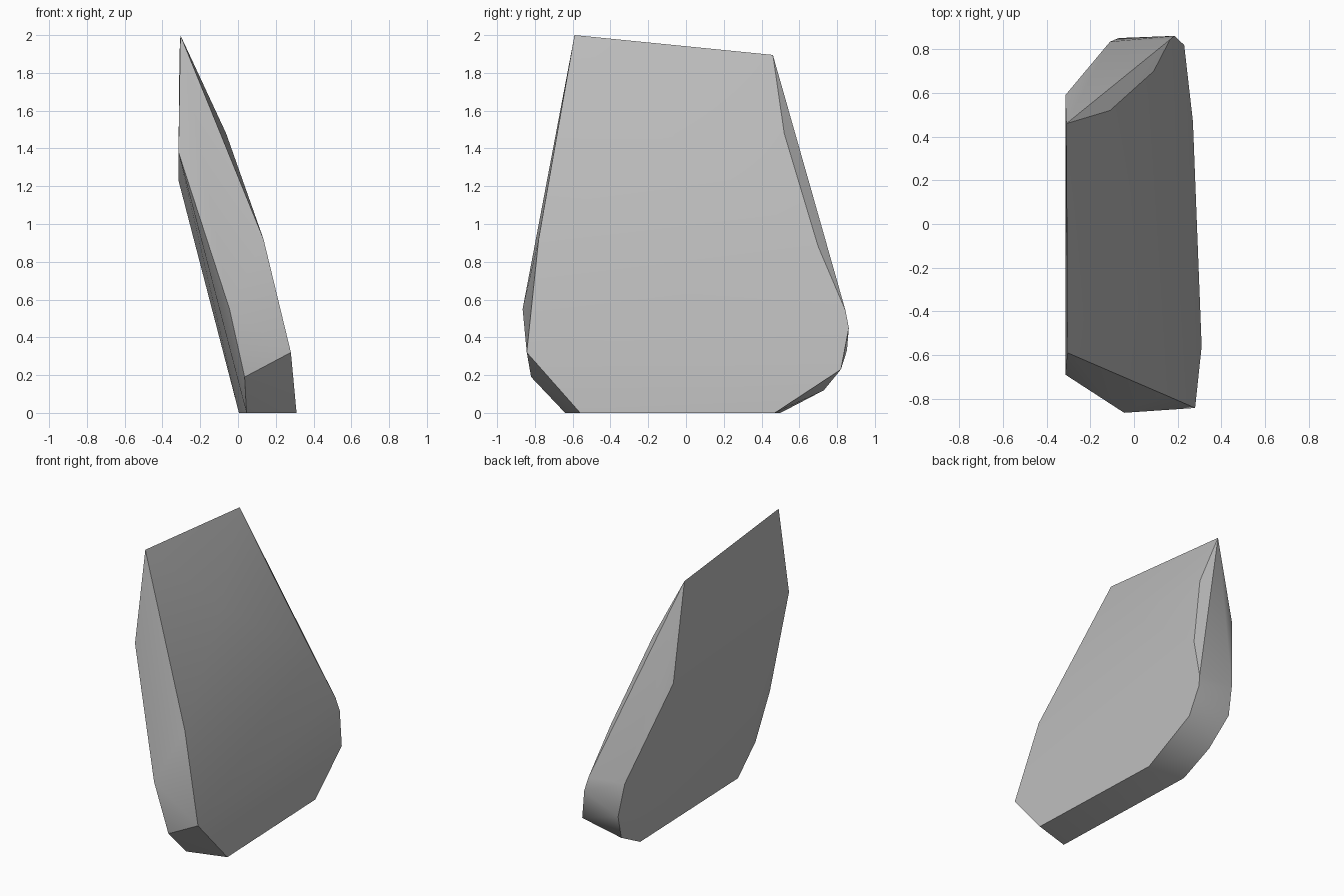
import bpy
import bmesh
import math

default_cube = bpy.data.objects.get("Cube")
if default_cube:
    bpy.data.objects.remove(default_cube, do_unlink=True)


def make_material(name, colour):
    material = bpy.data.materials.new(name)
    material.use_nodes = True
    material.diffuse_color = colour
    shader = material.node_tree.nodes["Principled BSDF"]
    shader.inputs["Base Color"].default_value = colour
    shader.inputs["Roughness"].default_value = 0.9
    return material


def make_hull(name, outlines, material):
    """Wrap the outlines in one convex faceted solid."""
    bm = bmesh.new()
    for outline in outlines:
        for point in outline:
            bm.verts.new(point)
    hull = bmesh.ops.convex_hull(bm, input=bm.verts[:])
    loose = {v for v in hull["geom_interior"] + hull["geom_unused"]
             if isinstance(v, bmesh.types.BMVert)}
    bmesh.ops.delete(bm, geom=list(loose), context="VERTS")
    bmesh.ops.recalc_face_normals(bm, faces=bm.faces[:])
    mesh = bpy.data.meshes.new(name)
    bm.to_mesh(mesh)
    bm.free()
    mesh.materials.append(material)
    obj = bpy.data.objects.new(name, mesh)
    bpy.context.collection.objects.link(obj)
    return obj


# Outline of the broad upper side, clockwise from the peak, with a slight bulge
upper_outline = [
    (-0.305, -0.59, 2), (-0.31, 0.46, 1.895), (-0.11, 0.52, 1.48),
    (0.09, 0.7, 0.88), (0.165, 0.845, 0.54), (0.185, 0.862, 0.45),
    (0.23, 0.82, 0.23), (0.27, 0.47, 0), (0.31, -0.56, 0),
    (0.28, -0.843, 0.32), (0.135, -0.78, 0.92),
]
upper_bulge = [(-0.063, -0.1, 1.48)]

# Outline of the leaning underside
under_outline = [
    (-0.315, -0.69, 1.38), (-0.315, 0.59, 1.23), (-0.11, 0.835, 0.565),
    (-0.07, 0.852, 0.33), (-0.01, 0.73, 0.12), (0.005, 0.5, 0),
    (0.045, -0.64, 0), (0.035, -0.82, 0.19), (-0.045, -0.865, 0.55),
]

# Leaning stone slab
stone = make_material("grey stone", (0.5, 0.5, 0.5, 1))
slab = make_hull("rock_slab", [upper_outline, upper_bulge, under_outline], stone)

# Soft shading across shallow bends, crisp edges elsewhere
bpy.ops.object.select_all(action="DESELECT")
slab.select_set(True)
bpy.context.view_layer.objects.active = slab
bpy.ops.object.shade_smooth_by_angle(angle=math.radians(30))
